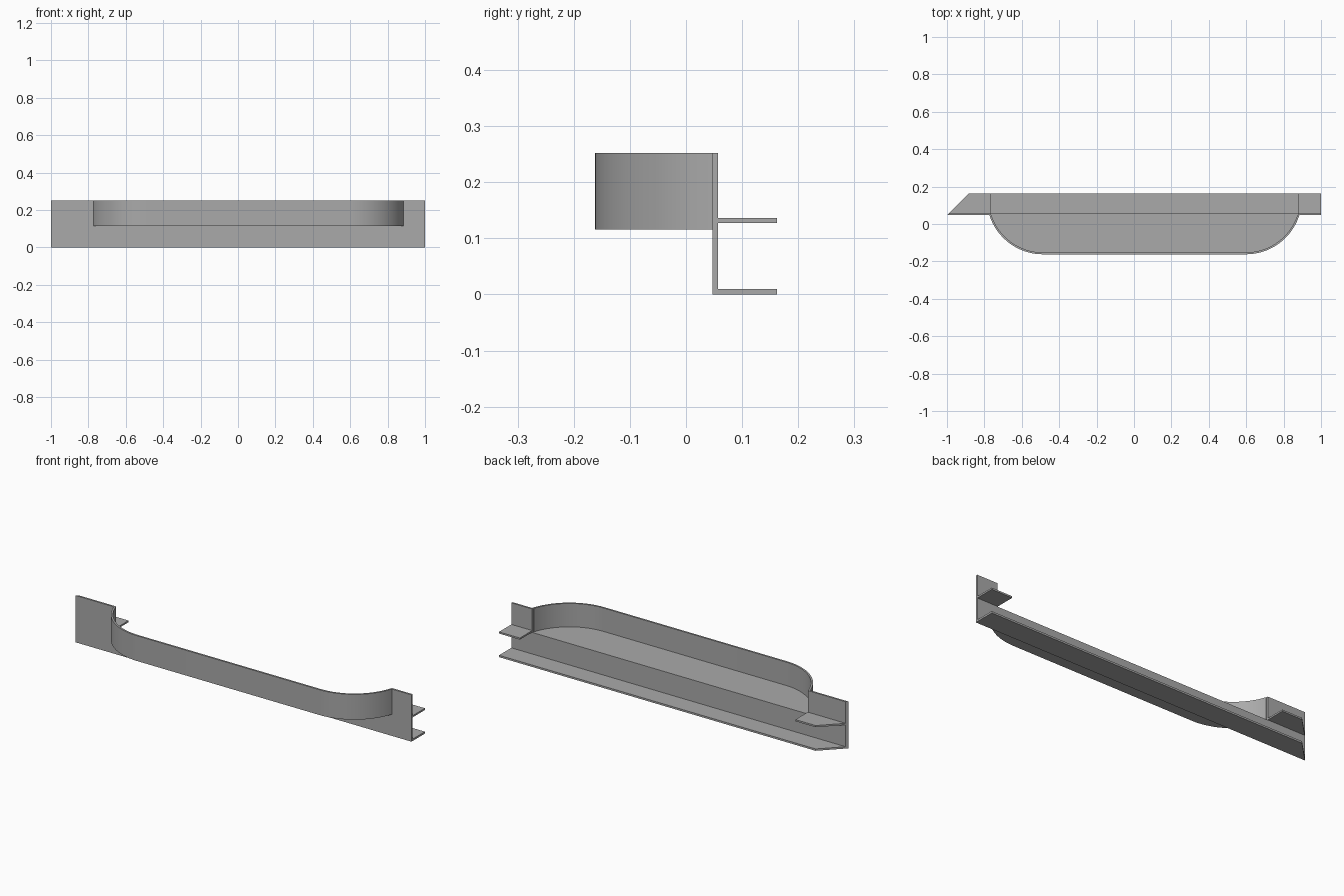
import bpy
import bmesh
import math
from mathutils import Vector

old = bpy.data.objects.get("Cube")
if old:
    bpy.data.objects.remove(old)

# One plain grey for the whole part
grey = bpy.data.materials.new("plain grey")
grey.use_nodes = True
grey.diffuse_color = (0.4, 0.4, 0.4, 1)
grey.node_tree.nodes["Principled BSDF"].inputs["Base Color"].default_value = (0.4, 0.4, 0.4, 1)

FRONT, BACK, REAR = 0.047, 0.057, 0.162      # plate faces and flange edge
TOP, FLOOR_TOP, FLOOR_BASE = 0.252, 0.126, 0.116
CUT_L, CUT_R = -0.765, 0.876                 # opening in the plate
MID, HALF, RADIUS = 0.0555, 0.5425, 0.3      # tray outline
THICK = 0.01


def prism(name, outline, depth, mitre=False):
    """Extrude a planar outline of 3D points along depth."""
    bm = bmesh.new()
    face = bm.faces.new([bm.verts.new(p) for p in outline])
    moved = bmesh.ops.extrude_face_region(bm, geom=[face])["geom"]
    bmesh.ops.translate(bm, vec=depth,
                        verts=[v for v in moved if isinstance(v, bmesh.types.BMVert)])
    if mitre:
        cut = bmesh.ops.bisect_plane(
            bm, geom=bm.verts[:] + bm.edges[:] + bm.faces[:],
            plane_co=(-1, FRONT, 0), plane_no=(-1, 1, 0), clear_outer=True)["geom_cut"]
        bmesh.ops.holes_fill(bm, edges=[e for e in cut if isinstance(e, bmesh.types.BMEdge)])
    bmesh.ops.recalc_face_normals(bm, faces=bm.faces[:])
    mesh = bpy.data.meshes.new(name)
    bm.to_mesh(mesh)
    bm.free()
    mesh.materials.append(grey)
    obj = bpy.data.objects.new(name, mesh)
    bpy.context.collection.objects.link(obj)
    return obj


def flange(name, x0, x1, z0, z1):
    """Horizontal ledge behind the plate."""
    pts = [(x0, BACK, z0), (x1, BACK, z0), (x1, REAR, z0), (x0, REAR, z0)]
    return prism(name, pts, Vector((0, 0, z1 - z0)), mitre=True)


def tray_outline(inset, end_y, steps=20):
    """Rounded tray edge from the left end of the opening to the right."""
    r = RADIUS - inset
    cy = -0.162 + RADIUS
    sweep = math.acos((cy - end_y) / r)
    arc = [(HALF + r * math.sin(sweep * i / steps), cy - r * math.cos(sweep * i / steps))
           for i in range(steps + 1)]
    mirrored = [(-x, y) for x, y in reversed(arc)]
    return [(x + MID, y, FLOOR_BASE) for x, y in mirrored + arc]


# Upright plate with the wide opening cut from its top edge
profile = [(-1, 0), (1, 0), (1, TOP), (CUT_R, TOP), (CUT_R, FLOOR_TOP),
           (CUT_L, FLOOR_TOP), (CUT_L, TOP), (-1, TOP)]
prism("upright_plate", [(x, FRONT, z) for x, z in profile],
      Vector((0, BACK - FRONT, 0)), mitre=True)

# Ledges behind the plate
flange("bottom_flange", -1, 1, 0, THICK)
flange("right_middle_flange", -1, CUT_L, 0.127, 0.136)
flange("left_middle_flange", CUT_R, 1, 0.127, 0.136)

# Bulging tray: curved wall and floor
outer = tray_outline(0, FRONT)
inner = tray_outline(THICK, FRONT)
wall = prism("tray_wall", outer + inner[::-1], Vector((0, 0, TOP - FLOOR_BASE)))
floor = prism("tray_floor", inner, Vector((0, 0, FLOOR_TOP - FLOOR_BASE)))

for obj in (wall, floor):
    bpy.ops.object.select_all(action="DESELECT")
    obj.select_set(True)
    bpy.context.view_layer.objects.active = obj
    bpy.ops.object.shade_smooth_by_angle(angle=math.radians(30))
